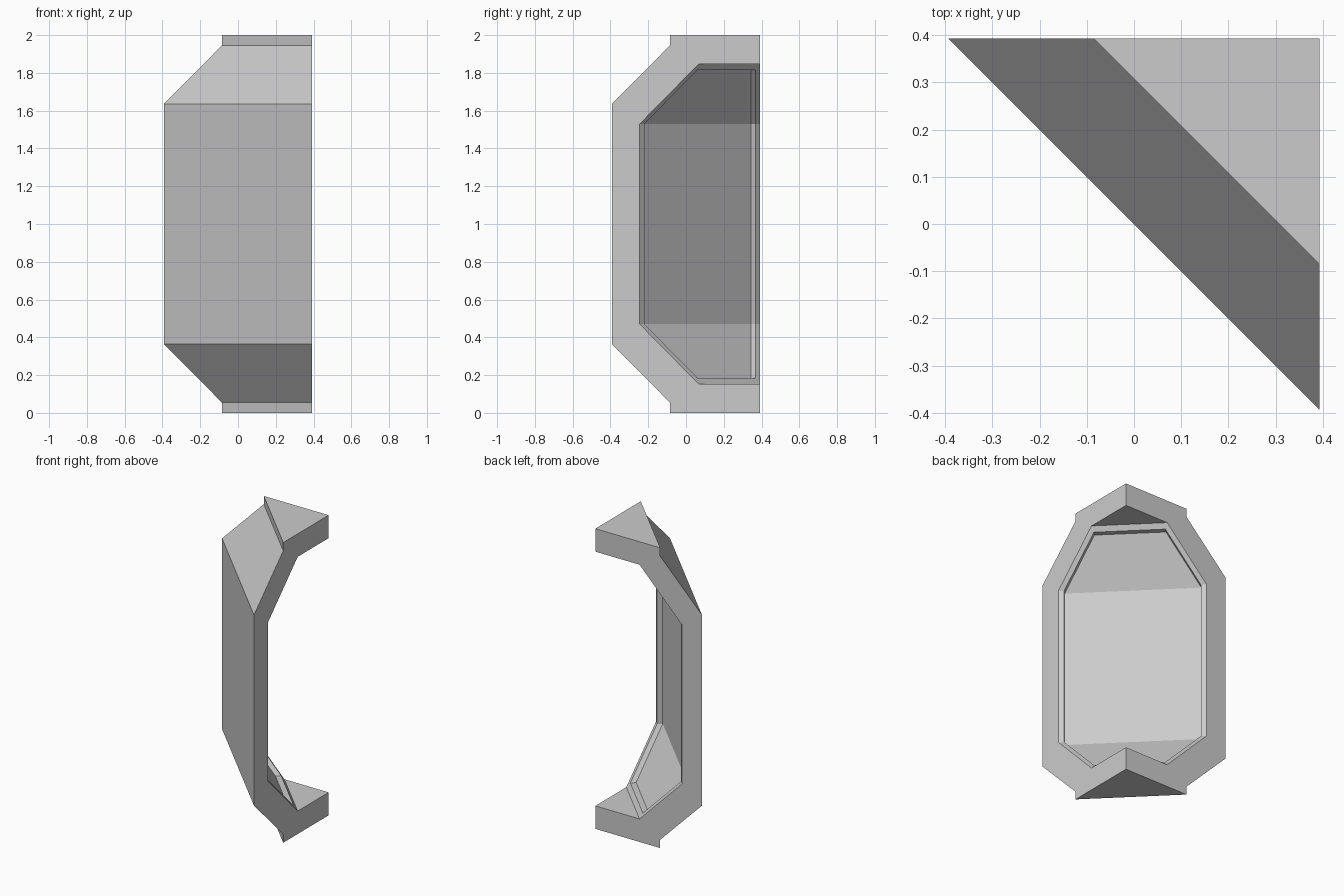
import bpy, bmesh

if "Cube" in bpy.data.objects:
    bpy.data.objects.remove(bpy.data.objects["Cube"])

H = 0.393        # half width of the plan triangle
RIM = 0.025      # border left around the recess
DEPTH = 0.05     # recess depth along x + y


def mirror_z(points):
    """Add the upper half of a profile, mirrored about z = 1."""
    return points + [(d, 2 - z) for d, z in reversed(points)]


def loft(name, profile, split_caps=False):
    """Sweep a closed profile of (x + y, z, x limit) across the corner."""
    bm = bmesh.new()
    a = [bm.verts.new((x, d - x, z)) for d, z, x in profile]
    b = [bm.verts.new((d - x, x, z)) for d, z, x in profile]
    n = len(profile)
    for i in range(n):
        j = (i + 1) % n
        bm.faces.new((a[i], a[j], b[j], b[i]))
    for side in (a, b):
        if split_caps:
            for i in range(n // 2 - 1):
                bm.faces.new((side[i], side[i + 1], side[n - 2 - i], side[n - 1 - i]))
        else:
            bm.faces.new(side)
    bmesh.ops.remove_doubles(bm, verts=bm.verts, dist=1e-5)
    bmesh.ops.recalc_face_normals(bm, faces=bm.faces)
    mesh = bpy.data.meshes.new(name)
    bm.to_mesh(mesh)
    bm.free()
    obj = bpy.data.objects.new(name, mesh)
    bpy.context.collection.objects.link(obj)
    return obj


# Corner wall: C-shaped section with sloped shoulders
outer = mirror_z([(2 * H, 0), (0.308, 0), (0.308, 0.055), (0, 0.365)])
inner = mirror_z([(2 * H, 0.153), (0.46, 0.153), (0.148, 0.47)])
wall = loft("corner_wall", [(d, z, H) for d, z in outer + inner[::-1]])

# Recessed panel cut into the three inner faces
edge = mirror_z([(0.4285, 0.185), (0.148, 0.47)])


def shifted(k):
    return [(d + k, z, H - RIM + k / 2) for d, z in edge]


cutter = loft("recess_cutter", shifted(-DEPTH) + shifted(0.04)[::-1], True)
cutter.hide_render = True
cutter.hide_set(True)
cut = wall.modifiers.new("recess", 'BOOLEAN')
cut.operation = 'DIFFERENCE'
cut.solver = 'EXACT'
cut.object = cutter
